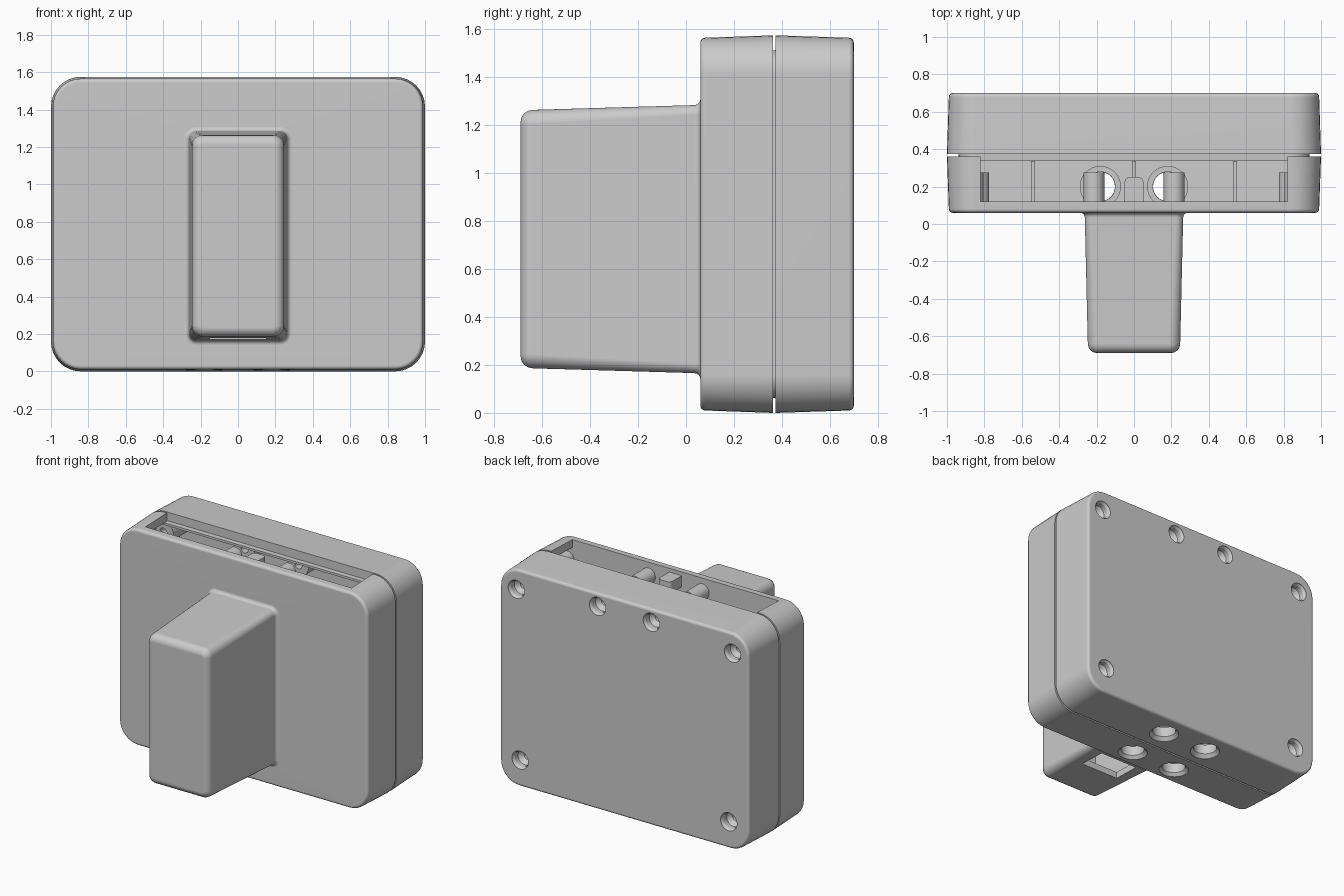
import bpy, bmesh
from math import sin, cos, pi

if "Cube" in bpy.data.objects:
    bpy.data.objects.remove(bpy.data.objects["Cube"])


def make(name, bm):
    bmesh.ops.remove_doubles(bm, verts=bm.verts, dist=1e-5)
    bmesh.ops.recalc_face_normals(bm, faces=bm.faces)
    me = bpy.data.meshes.new(name)
    bm.to_mesh(me)
    bm.free()
    ob = bpy.data.objects.new(name, me)
    bpy.context.collection.objects.link(ob)
    return ob


def loft(name, sections, seg=8):
    """Skin rounded rectangles (y, half_width, z0, z1, radius) along y."""
    bm = bmesh.new()
    rings = []
    for y, w, z0, z1, r in sections:
        ring = []
        for k, (cx, cz) in enumerate([(w - r, z1 - r), (r - w, z1 - r), (r - w, z0 + r), (w - r, z0 + r)]):
            for i in range(seg + 1):
                a = (k + i / seg) * pi / 2
                ring.append(bm.verts.new((cx + r * cos(a), y, cz + r * sin(a))))
        rings.append(ring)
    n = len(rings[0])
    for a, b in zip(rings, rings[1:]):
        for i in range(n):
            j = (i + 1) % n
            bm.faces.new((a[i], a[j], b[j], b[i]))
    bm.faces.new(rings[0])
    bm.faces.new(rings[-1])
    return make(name, bm)


def lathe(name, profile, centre, axis, n=32):
    """Spin a closed (radius, position) profile about an axis parallel to y or z."""
    bm = bmesh.new()
    rings = []
    for i in range(n):
        c, s = cos(2 * pi * i / n), sin(2 * pi * i / n)
        u, v = centre
        rings.append([bm.verts.new((u + r * c, t, v + r * s) if axis == 'y' else (u + r * c, v + r * s, t))
                      for r, t in profile])
    m = len(profile)
    for i in range(n):
        a, b = rings[i], rings[(i + 1) % n]
        for k in range(m):
            j = (k + 1) % m
            if profile[k][0] or profile[j][0]:
                vs = [a[k], a[j], b[j], b[k]]
                if not profile[k][0]:
                    vs.pop(3)
                elif not profile[j][0]:
                    vs.pop(2)
                bm.faces.new(vs)
    return make(name, bm)


def box(name, x, y, z, bevel=0):
    bm = bmesh.new()
    bmesh.ops.create_cube(bm, size=1)
    for v in bm.verts:
        v.co = [(lo + hi) / 2 + c * (hi - lo) for c, (lo, hi) in zip(v.co, (x, y, z))]
    if bevel:
        edges = [e for e in bm.edges if all(v.co.y > (y[0] + y[1]) / 2 for v in e.verts)
                 and abs(e.verts[0].co.z - e.verts[1].co.z) > 1e-4]
        bmesh.ops.bevel(bm, geom=edges, offset=bevel, segments=5, profile=0.5, affect='EDGES')
    return make(name, bm)


def cut(ob, cutters):
    bpy.context.view_layer.objects.active = ob
    for c in cutters:
        c.hide_render = True
        m = ob.modifiers.new("cut", 'BOOLEAN')
        m.operation, m.object, m.solver = 'DIFFERENCE', c, 'EXACT'
        bpy.ops.object.modifier_apply(modifier=m.name)
        bpy.data.objects.remove(c)


def case(y, inset):
    return (y, 1 - inset, inset, 1.575 - inset, 0.16 - inset)


def arc(r, n=4):
    return [(r * (1 - cos(i / n * pi / 2)), r * (1 - sin(i / n * pi / 2))) for i in range(n + 1)]


# Front shell: rounded bump, root fillet, face, rim, then the inside back down into the bump
tip = [(-0.69 + d, 0.247 - i, 0.186 + i, 1.264 - i, 0.06 - i) for d, i in arc(0.05)]
root = [(0.06 - i, 0.263 + d, 0.166 - d, 1.284 + d, 0.04 + d) for d, i in arc(0.025)]
edge = [case(0.06 + d, 0.01 + i) for d, i in arc(0.02)]
front = loft("front_shell", tip + root + edge + [
    case(0.362, 0), case(0.362, 0.06), case(0.12, 0.065),
    (0.12, 0.215, 0.215, 1.235, 0.02), (-0.64, 0.2, 0.23, 1.215, 0.02)])

# Back shell with an inner tongue that bridges the seam
back_edge = [case(0.70 - d, 0.01 + i) for d, i in arc(0.02)]
back = loft("back_shell", back_edge + [
    case(0.374, 0), case(0.374, 0.062), case(0.34, 0.064),
    case(0.34, 0.08), case(0.64, 0.085)])


# Connector holes in the underside, with chamfered mouths
def port_cutter(x, y):
    return lathe("port_cutter", [(0, -0.05), (0.1, -0.05), (0.1, 0.005), (0.078, 0.03),
                                 (0.078, 0.2), (0, 0.2)], (x, y), 'z')


cut(front, [box("opening_cutter", (-0.82, 0.82), (0.12, 0.5), (1.4, 1.7)),
            box("slot_cutter", (-0.15, 0.15), (-0.36, -0.16), (0.1, 0.3))]
    + [port_cutter(s * 0.18, 0.2) for s in (-1, 1)])

screws = [(s * x, z) for x, z in ((0.86, 1.42), (0.214, 1.47), (0.83, 0.2)) for s in (-1, 1)]
cut(back, [port_cutter(s * 0.18, 0.53) for s in (-1, 1)]
    + [lathe("screw_cutter", [(0, 0.75), (0.065, 0.75), (0.065, 0.695), (0.055, 0.68),
                              (0.055, 0.6), (0, 0.6)], c, 'y') for c in screws])

# Screw bosses in both shells
for i, c in enumerate(screws):
    lathe(f"front_boss_{i}", [(0.055, 0.1), (0.055, 0.275), (0.022, 0.275), (0.022, 0.1)], c, 'y')
    lathe(f"back_boss_{i}", [(0.08, 0.66), (0.08, 0.38), (0.028, 0.38), (0.028, 0.615),
                             (0.0555, 0.645), (0.0555, 0.66)], c, 'y')

# Collars around the connector holes
for y in (0.2, 0.53):
    for s in (-1, 1):
        lathe("port_collar", [(0.11, 0.04), (0.11, 0.1), (0.079, 0.1), (0.079, 0.04)], (s * 0.18, y), 'z')

# Floor ribs and the latch tab in the top opening
for x in (-0.54, 0, 0.54):
    box("floor_rib", (x - 0.01, x + 0.01), (0.11, 0.338), (0.05, 0.12))
box("latch_tab", (-0.05, 0.05), (0.11, 0.25), (1.46, 1.54), 0.025)

bpy.ops.object.select_all(action='DESELECT')
for ob in bpy.data.objects:
    ob.select_set(True)
bpy.context.view_layer.objects.active = front
bpy.ops.object.shade_smooth_by_angle(angle=0.55)
for ob in (front, back):
    ob.modifiers.new("flat_faces", 'WEIGHTED_NORMAL').keep_sharp = True
